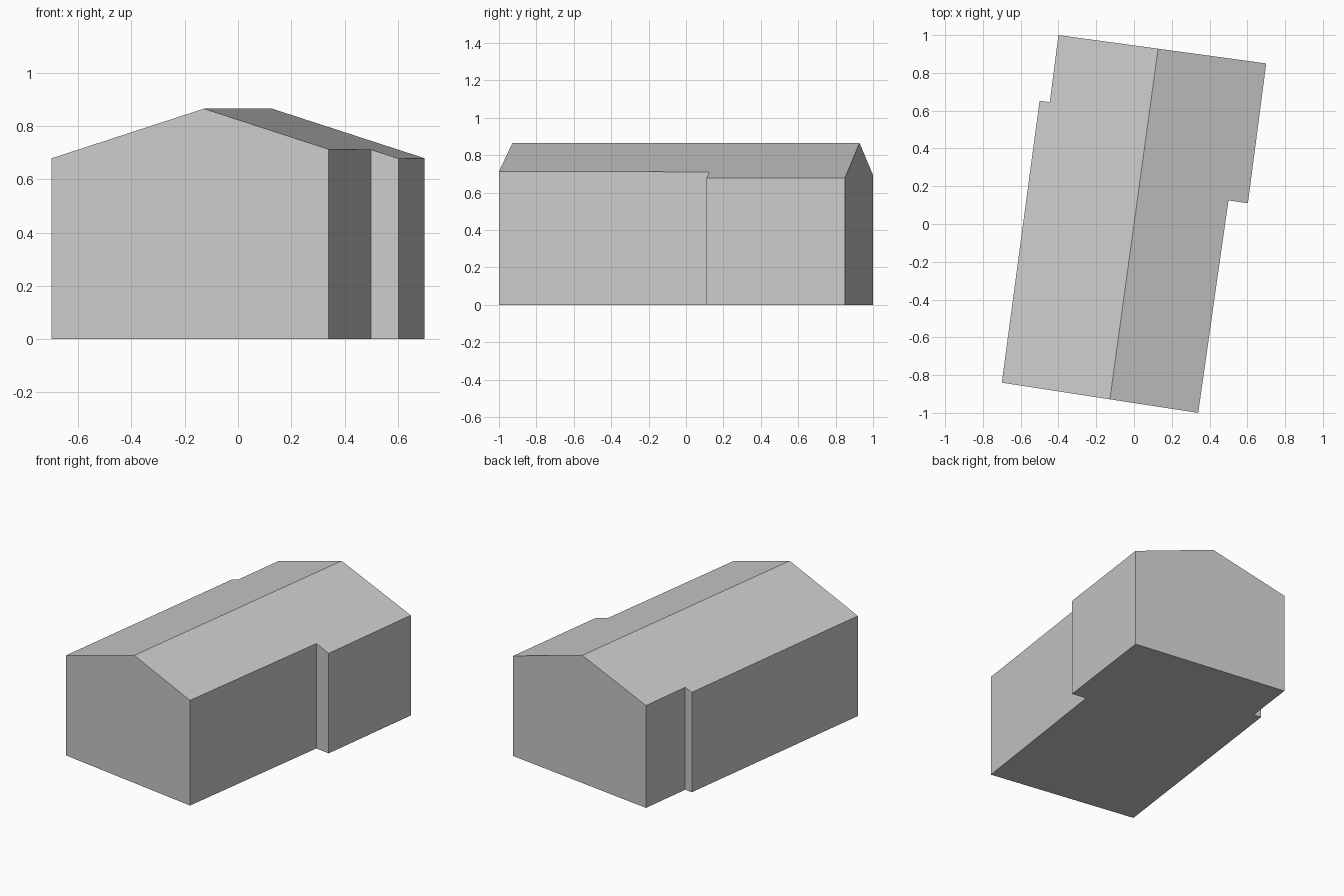
import bpy
import bmesh
from math import radians
from mathutils import Vector

cube = bpy.data.objects.get("Cube")
if cube:
    bpy.data.objects.remove(cube, do_unlink=True)

RIDGE_HEIGHT = 0.865
ROOF_SLOPE = 0.322
RIDGE_NORMAL = Vector((1.855, -0.255, 0)).normalized()

# Turned floor plan with a step in each long wall
PLAN = [(-0.70, -0.84), (0.34, -1.0), (0.50, 0.125), (0.603, 0.11),
        (0.70, 0.85), (-0.40, 1.0), (-0.446, 0.645), (-0.50, 0.652)]

# One plain grey for walls, roof and floor
grey = bpy.data.materials.new("light_grey")
grey.use_nodes = True
colour = (0.6, 0.6, 0.6, 1)
grey.diffuse_color = colour
grey.node_tree.nodes["Principled BSDF"].inputs["Base Color"].default_value = colour

# Extrude the plan into a block
bm = bmesh.new()
floor = bm.faces.new([bm.verts.new((x, y, 0)) for x, y in PLAN])
block = bmesh.ops.extrude_face_region(bm, geom=[floor], use_keep_orig=True)
for item in block["geom"]:
    if isinstance(item, bmesh.types.BMVert):
        item.co.z = RIDGE_HEIGHT

# Cut along the ridge and lower the eaves with distance from it
bmesh.ops.bisect_plane(bm, geom=bm.verts[:] + bm.edges[:] + bm.faces[:],
                       plane_co=(0, 0, 0), plane_no=RIDGE_NORMAL)
for v in bm.verts:
    if v.co.z > 0.1:
        v.co.z -= ROOF_SLOPE * abs(v.co.dot(RIDGE_NORMAL))

# Merge the flat seams left in the gables and floor
bm.normal_update()
bmesh.ops.recalc_face_normals(bm, faces=bm.faces[:])
bm.normal_update()
bmesh.ops.dissolve_limit(bm, angle_limit=radians(1), verts=bm.verts[:], edges=bm.edges[:])

mesh = bpy.data.meshes.new("gabled_building")
bm.to_mesh(mesh)
bm.free()
mesh.materials.append(grey)
building = bpy.data.objects.new("gabled_building", mesh)
bpy.context.collection.objects.link(building)
